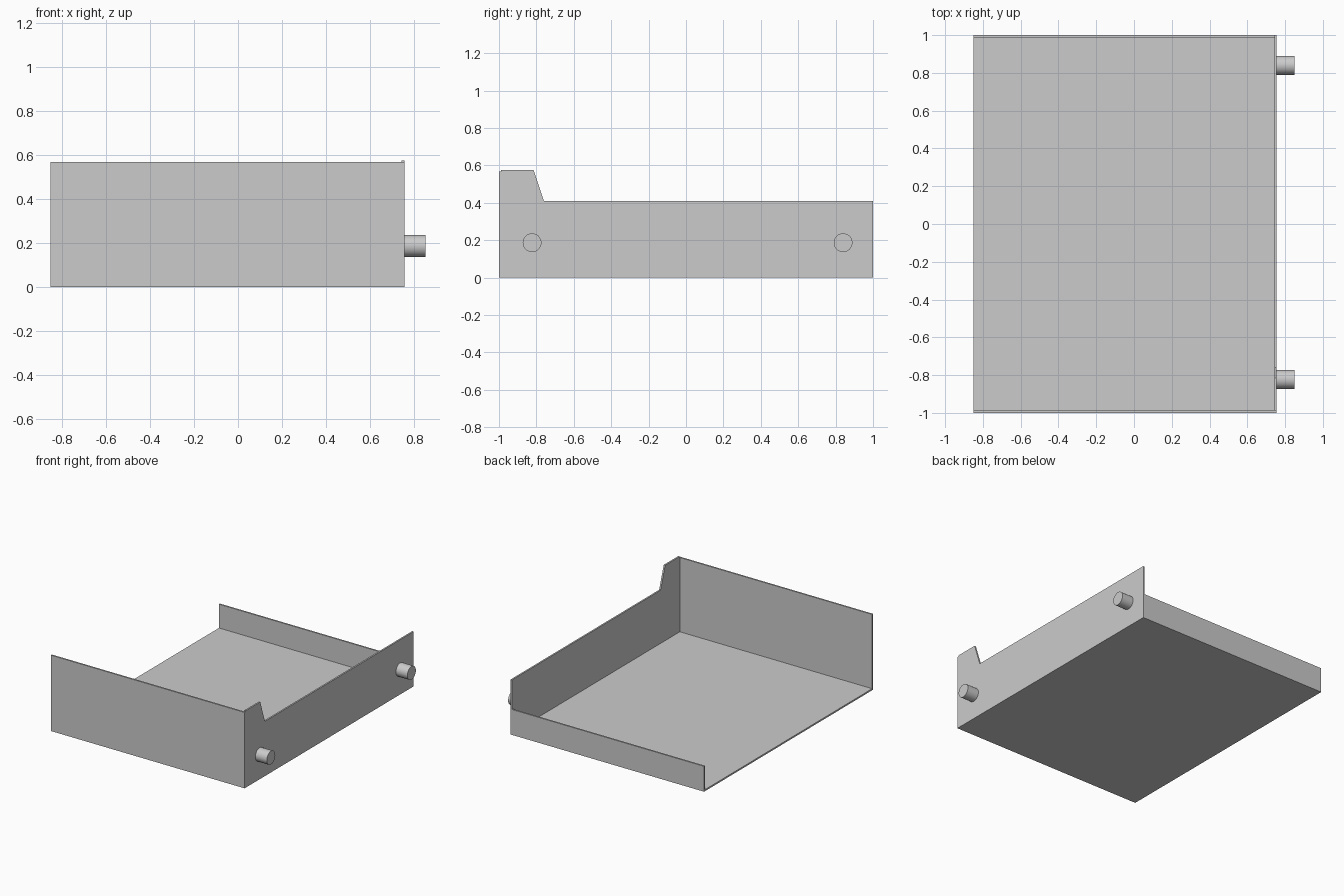
import bpy, bmesh, math
from mathutils import Matrix

cube = bpy.data.objects.get("Cube")
if cube:
    bpy.data.objects.remove(cube, do_unlink=True)

# Single plain grey
grey = bpy.data.materials.new("plain_grey")
grey.use_nodes = True
colour = (0.6, 0.6, 0.6, 1)
grey.diffuse_color = colour
grey.node_tree.nodes["Principled BSDF"].inputs["Base Color"].default_value = colour


def finish(name, bm):
    bmesh.ops.recalc_face_normals(bm, faces=bm.faces)
    mesh = bpy.data.meshes.new(name)
    bm.to_mesh(mesh)
    bm.free()
    mesh.materials.append(grey)
    obj = bpy.data.objects.new(name, mesh)
    bpy.context.collection.objects.link(obj)
    return obj


def box(name, low, high):
    bm = bmesh.new()
    bmesh.ops.create_cube(bm, size=1)
    for v in bm.verts:
        v.co = [l + (c + 0.5) * (h - l) for c, l, h in zip(v.co, low, high)]
    return finish(name, bm)


def side_plate(name, profile, x, thickness):
    bm = bmesh.new()
    face = bm.faces.new([bm.verts.new((x, y, z)) for y, z in profile])
    extruded = bmesh.ops.extrude_face_region(bm, geom=[face])["geom"]
    moved = [g for g in extruded if isinstance(g, bmesh.types.BMVert)]
    bmesh.ops.translate(bm, verts=moved, vec=(thickness, 0, 0))
    return finish(name, bm)


def peg(name, y):
    bm = bmesh.new()
    matrix = Matrix.Translation((0.8, y, 0.187)) @ Matrix.Rotation(math.pi / 2, 4, "Y")
    bmesh.ops.create_cone(bm, cap_ends=True, segments=32, radius1=0.05,
                          radius2=0.05, depth=0.1, matrix=matrix)
    obj = finish(name, bm)
    bpy.ops.object.select_all(action="DESELECT")
    obj.select_set(True)
    bpy.context.view_layer.objects.active = obj
    bpy.ops.object.shade_smooth_by_angle(angle=math.radians(35))


T = 0.012           # sheet thickness
LEFT, RIGHT = -0.85, 0.755

# Tray sheets; the -x side stays open
box("floor", (LEFT, -1 + T, 0), (RIGHT - T, 1 - T, T))
box("front_wall", (LEFT, -1, 0), (RIGHT, -1 + T, 0.568))
box("back_wall", (LEFT, 1 - T, 0), (RIGHT - T, 1, 0.19))

# Side wall with a raised sloped tab at the front
side_plate("side_wall", [(-1 + T, 0), (1, 0), (1, 0.41), (-0.76, 0.41),
                         (-0.815, 0.576), (-1 + T, 0.576)], RIGHT - T, T)

# Round pegs on the side wall
peg("front_peg", -0.823)
peg("back_peg", 0.84)
